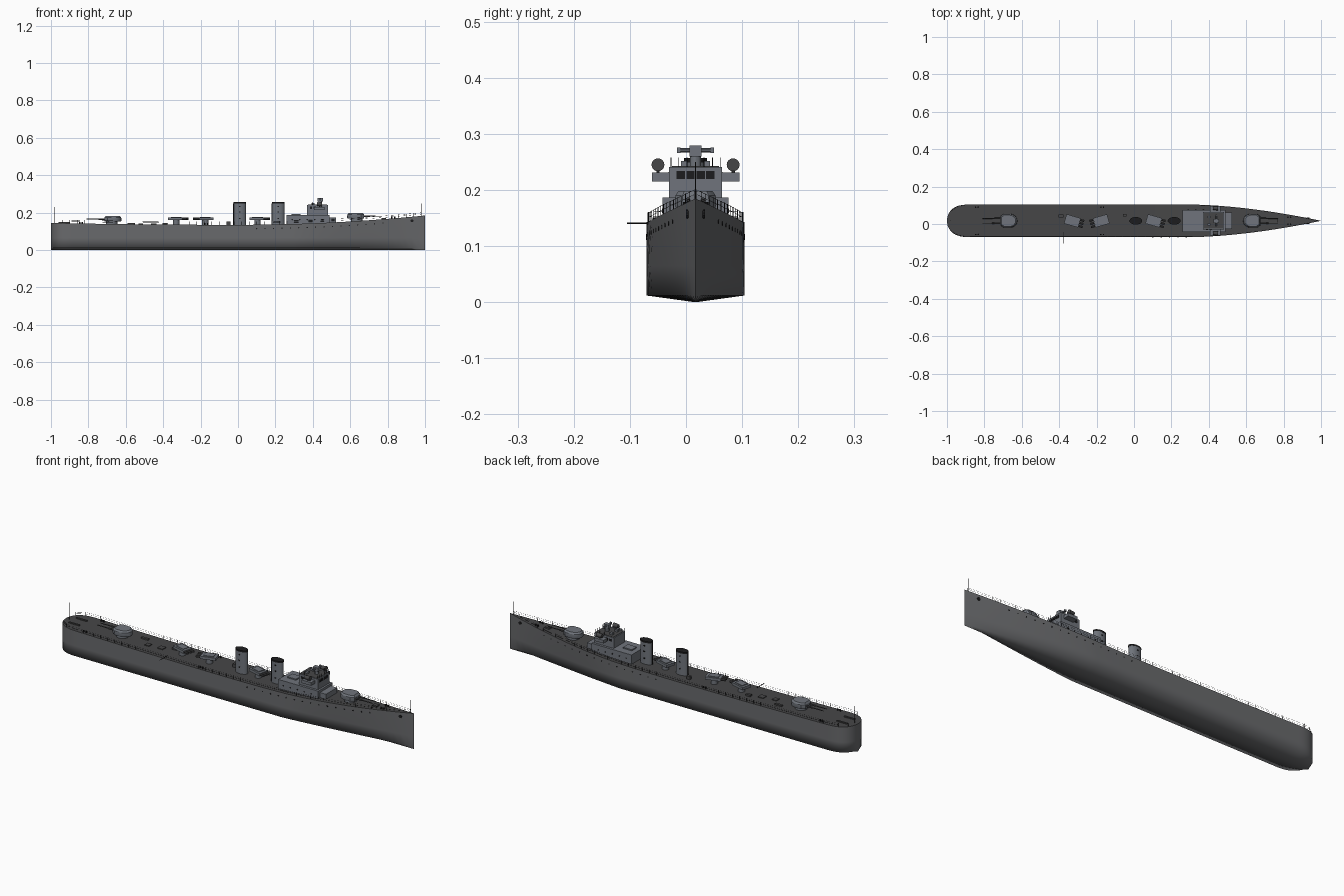
import bpy, bmesh, math
from mathutils import Matrix, Vector

cube = bpy.data.objects.get("Cube")
if cube:
    bpy.data.objects.remove(cube)

CENTRE = 0.017      # keel line offset in y
HALF = 0.087        # half beam


def material(name, rgb):
    m = bpy.data.materials.new(name)
    m.use_nodes = True
    m.diffuse_color = (*rgb, 1)
    m.node_tree.nodes["Principled BSDF"].inputs["Base Color"].default_value = (*rgb, 1)
    return m


HULL = material("hull grey", (0.14, 0.143, 0.15))
UPPER = material("superstructure grey", (0.16, 0.175, 0.2))
DECK = material("deck dark grey", (0.062, 0.062, 0.064))
BLACK = material("fittings black", (0.012, 0.012, 0.013))


def part(name, mat, build, smooth=30):
    bm = bmesh.new()
    build(bm)
    bmesh.ops.translate(bm, verts=bm.verts, vec=(0, CENTRE, 0))
    mesh = bpy.data.meshes.new(name)
    bm.to_mesh(mesh)
    bm.free()
    mesh.materials.append(mat)
    ob = bpy.data.objects.new(name, mesh)
    bpy.context.collection.objects.link(ob)
    bpy.ops.object.select_all(action='DESELECT')
    ob.select_set(True)
    bpy.context.view_layer.objects.active = ob
    bpy.ops.object.shade_smooth_by_angle(angle=math.radians(smooth))
    return ob


def box(bm, x, y, z, sx, sy, sz, turn=0):
    """Box standing on z, turned about its own upright axis."""
    m = Matrix.Translation((x, y, z + sz / 2)) @ Matrix.Rotation(turn, 4, 'Z') @ Matrix.Diagonal((sx, sy, sz, 1))
    bmesh.ops.create_cube(bm, size=1, matrix=m)


def rod(bm, a, b, r, r2=None, seg=8, squash=1):
    a, b = Vector(a), Vector(b)
    d = b - a
    m = Matrix.Translation((a + b) / 2) @ d.to_track_quat('Z', 'Y').to_matrix().to_4x4() @ Matrix.Diagonal((1, squash, 1, 1))
    bmesh.ops.create_cone(bm, cap_ends=True, segments=seg, radius1=r, radius2=r if r2 is None else r2,
                          depth=d.length, matrix=m)


def sheer(x):
    return 0.135 + (0.05 if x > 0 else 0.01) * x * x


def beam(x, power=1.7):
    if x > 0.3:
        return HALF * (1 - ((x - 0.3) / 0.7) ** power)
    if x < -0.87:
        return HALF * math.sqrt(max(0, 1 - ((-0.87 - x) / 0.13) ** 3))
    return HALF


def side(x, z):
    """Half width of the hull at height z above the bilge."""
    k = (z - 0.065) / (sheer(x) - 0.065)
    return beam(x, 1.4) * (1 - k) + beam(x) * k


# Hull and deck, lofted through stations
stations = [-0.87 - 0.13 * math.cos(i * math.pi / 24) for i in range(13)]
stations += [-0.87 + 0.13 * i for i in range(1, 9)] + [0.3 + 0.035 * i for i in range(21)]


def hull(bm):
    rings = []
    for x in stations:
        half = [(beam(x, 1.15), 0.012), (beam(x, 1.4), 0.065), (beam(x), sheer(x))]
        pts = [(-y, z) for y, z in reversed(half)] + [(0, 0)] + half
        rings.append([bm.verts.new((x, y, z)) for y, z in pts])
    for a, b in zip(rings, rings[1:]):
        for i in range(len(a) - 1):
            bm.faces.new((a[i], a[i + 1], b[i + 1], b[i]))
    bmesh.ops.remove_doubles(bm, verts=bm.verts, dist=0.0002)
    bmesh.ops.recalc_face_normals(bm, faces=bm.faces)


def deck(bm):
    rows = [[bm.verts.new((x, s * beam(x), sheer(x))) for s in (-1, 1)] for x in stations]
    for a, b in zip(rows, rows[1:]):
        bm.faces.new((a[0], b[0], b[1], a[1]))
    bmesh.ops.remove_doubles(bm, verts=bm.verts, dist=0.0002)


part("hull", HULL, hull, 100)
part("deck", DECK, deck)


# Railings, portholes and anchors along both sides
def railings(bm):
    xs = [-0.98 + 0.04 * i for i in range(50)]
    for s in (-1, 1):
        foot = [Vector((x, s * max(0, beam(x) - 0.002), sheer(x))) for x in xs]
        for p in foot:
            rod(bm, p, p + Vector((0, 0, 0.018)), 0.0007, seg=4)
        for h in (0.009, 0.017):
            up = Vector((0, 0, h))
            for a, b in zip(foot, foot[1:]):
                rod(bm, a + up, b + up, 0.0004, seg=4)


def portholes(bm):
    for s in (-1, 1):
        for i in range(16):
            x = 0.1 + 0.045 * i
            z = sheer(x) - 0.021
            y = side(x, z)
            rod(bm, (x, s * (y - 0.003), z), (x, s * (y + 0.001), z), 0.0035, seg=8)
        y = side(0.93, 0.157)
        rod(bm, (0.93, s * (y - 0.004), 0.157), (0.93, s * (y + 0.003), 0.157), 0.008, seg=10)


part("railings", BLACK, railings)
part("portholes_and_anchors", BLACK, portholes)


# Gun turrets: rounded back, flat face, twin barrels
def turret(name, x, d):
    z = sheer(x)

    def house(bm):
        rod(bm, (x, 0, z - 0.002), (x, 0, z + 0.014), 0.03, seg=20)
        plan = [(0.04, -0.024), (0.04, 0.024), (0.022, 0.037)]
        plan += [(-0.012 - 0.04 * math.sin(t), 0.037 * math.cos(t)) for t in [i * math.pi / 8 for i in range(9)]]
        plan.append((0.022, -0.037))
        layers = [[bm.verts.new((x + d * px * k, py * k, z + h)) for px, py in plan]
                  for h, k in ((0.013, 0.95), (0.018, 1), (0.035, 0.97), (0.043, 0.82))]
        for a, b in zip(layers, layers[1:]):
            for i in range(len(plan)):
                j = (i + 1) % len(plan)
                bm.faces.new((a[i], a[j], b[j], b[i]))
        bm.faces.new(layers[0])
        bm.faces.new(layers[-1])
        bmesh.ops.recalc_face_normals(bm, faces=bm.faces)

    def guns(bm):
        for y in (-0.013, 0.013):
            rod(bm, (x + d * 0.035, y, z + 0.026), (x + d * 0.07, y, z + 0.026), 0.0045)
            rod(bm, (x + d * 0.06, y, z + 0.026), (x + d * 0.135, y, z + 0.026), 0.003, 0.002)

    part(name, UPPER, house)
    part(name + "_barrels", DECK, guns)


turret("aft_turret", -0.675, -1)
turret("fore_turret", 0.635, 1)


# Trainable tube mounts, each turned a little off the centre line
def tube_mount(name, x, turn, d):
    z = sheer(x)
    ca, sa = math.cos(turn), math.sin(turn)

    def at(u, v, h):
        return (x + u * ca - v * sa, u * sa + v * ca, z + h)

    def body(bm):
        rod(bm, (x, 0, z - 0.002), (x, 0, z + 0.027), 0.017, seg=14)
        box(bm, x, 0, z + 0.025, 0.078, 0.052, 0.014, turn)
        box(bm, x, 0, z + 0.037, 0.05, 0.035, 0.005, turn)

    def tubes(bm):
        for v in (-0.017, 0, 0.017):
            rod(bm, at(d * 0.03, v, 0.032), at(d * 0.062, v, 0.032), 0.006, seg=10)

    part(name, UPPER, body)
    part(name + "_tubes", DECK, tubes)


tube_mount("aft_tube_mount", -0.33, -0.28, 1)
tube_mount("middle_tube_mount", -0.175, 0.28, -1)
tube_mount("fore_tube_mount", 0.105, -0.28, 1)


# Funnels with a black cap and a steam pipe
for name, x in (("aft_funnel", 0.01), ("fore_funnel", 0.215)):
    part(name, UPPER, lambda bm: rod(bm, (x, 0, 0.13), (x, 0, 0.25), 0.033, seg=28, squash=0.6))

    def cap(bm):
        rod(bm, (x, 0, 0.249), (x, 0, 0.257), 0.034, seg=28, squash=0.6)
        rod(bm, (x - 0.034, 0, 0.135), (x - 0.034, 0, 0.25), 0.003)
        for z in (0.165, 0.2, 0.23):
            for s in (-1, 1):
                box(bm, x, s * 0.02, z, 0.008, 0.002, 0.006)

    part(name + "_cap_and_pipe", BLACK, cap)


# Deckhouse, bridge and wings
def superstructure(bm):
    box(bm, 0.375, 0, 0.135, 0.23, 0.118, 0.052)
    box(bm, 0.505, 0, 0.14, 0.04, 0.09, 0.035)
    box(bm, 0.425, 0, 0.185, 0.11, 0.094, 0.056)
    box(bm, 0.31, 0, 0.185, 0.05, 0.04, 0.008)
    for s in (-1, 1):
        box(bm, 0.435, s * 0.062, 0.215, 0.055, 0.032, 0.016)


def windows(bm):
    for y in (-0.026, -0.009, 0.009, 0.026):
        box(bm, 0.48, y, 0.22, 0.002, 0.015, 0.014)
    for s in (-1, 1):
        for x in (0.39, 0.41):
            box(bm, x, s * 0.047, 0.22, 0.012, 0.002, 0.012)
        for x in (0.29, 0.33, 0.37, 0.41, 0.45):
            rod(bm, (x, s * 0.058, 0.163), (x, s * 0.0598, 0.163), 0.004)


def director(bm):
    rod(bm, (0.44, 0, 0.24), (0.44, 0, 0.264), 0.01, seg=12)
    box(bm, 0.44, 0, 0.26, 0.03, 0.022, 0.019)
    rod(bm, (0.44, -0.033, 0.271), (0.44, 0.033, 0.271), 0.004, seg=10)
    for s in (-1, 1):
        box(bm, 0.44, s * 0.03, 0.266, 0.01, 0.006, 0.01)
        box(bm, 0.4, s * 0.02, 0.24, 0.016, 0.012, 0.012)


def searchlights(bm):
    for s in (-1, 1):
        y = s * 0.067
        rod(bm, (0.435, y, 0.229), (0.435, y, 0.24), 0.003)
        rod(bm, (0.422, y, 0.245), (0.45, y, 0.245), 0.009, 0.0115, seg=16)


def bridge_rails(bm):
    for s in (-1, 1):
        for x in (0.374, 0.4, 0.426, 0.452, 0.476):
            rod(bm, (x, s * 0.044, 0.24), (x, s * 0.044, 0.258), 0.0008, seg=4)
    for y in (-0.03, -0.015, 0.015, 0.03):
        rod(bm, (0.476, y, 0.24), (0.476, y, 0.258), 0.0008, seg=4)


part("deckhouse_and_bridge", UPPER, superstructure)
part("bridge_roof", DECK, lambda bm: box(bm, 0.425, 0, 0.2405, 0.1, 0.084, 0.002))
part("windows", BLACK, windows)
part("rangefinder", UPPER, director)
part("searchlights", DECK, searchlights)
part("bridge_rails", BLACK, bridge_rails)


# Flagstaffs, side boom, bollards, hatches and stern racks
def staffs(bm):
    rod(bm, (-0.98, 0, 0.14), (-0.98, 0, 0.23), 0.0012, seg=6)
    rod(bm, (0.98, 0, 0.18), (0.98, 0, 0.25), 0.0012, seg=6)
    rod(bm, (-0.375, -0.06, 0.141), (-0.375, -0.122, 0.141), 0.0014, seg=6)


def bollards(bm):
    for x in (-0.84, -0.17, 0.83):
        for s in (-1, 1):
            for dx in (-0.007, 0.007):
                p = Vector((x + dx, s * (beam(x) - 0.014), sheer(x)))
                rod(bm, p, p + Vector((0, 0, 0.009)), 0.004, seg=10)


def deck_fittings(bm):
    for x, y, sx, sy, h in ((-0.57, 0.035, 0.04, 0.012, 0.008), (-0.45, 0, 0.03, 0.03, 0.005),
                            (-0.39, 0.025, 0.025, 0.015, 0.01), (-0.05, 0.03, 0.02, 0.015, 0.018),
                            (0.78, 0, 0.025, 0.02, 0.008), (-0.52, -0.01, 0.025, 0.025, 0.005)):
        box(bm, x, y, sheer(x) - 0.001, sx, sy, h)
    for s in (-1, 1):
        box(bm, -0.93, s * 0.03, 0.143, 0.06, 0.008, 0.006)


part("flagstaffs_and_boom", BLACK, staffs)
part("bollards", BLACK, bollards)
part("deck_fittings", DECK, deck_fittings)
